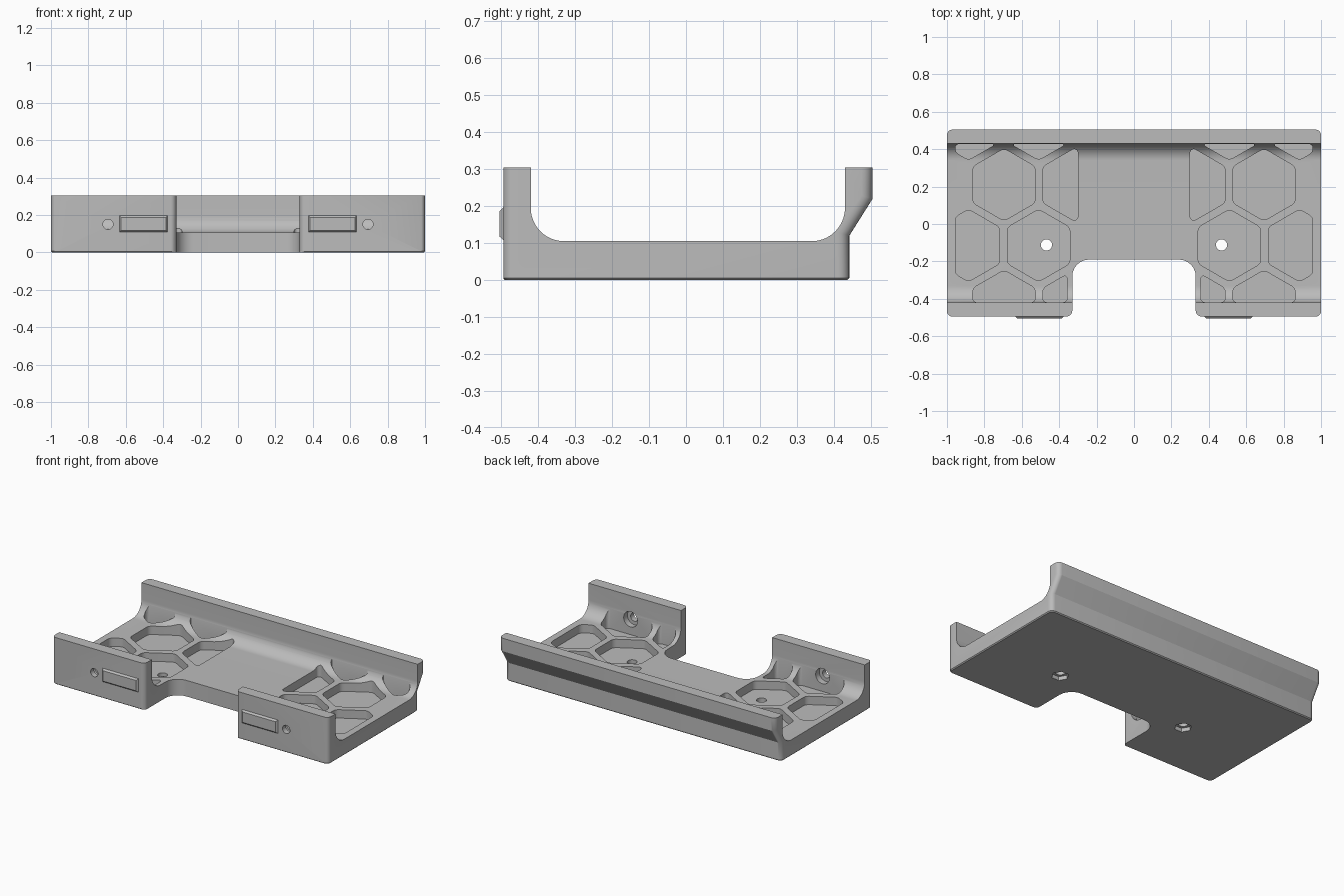
import bpy, bmesh, math
from mathutils import Vector

if "Cube" in bpy.data.objects:
    bpy.data.objects.remove(bpy.data.objects["Cube"])

grey = bpy.data.materials.new("matte grey")
grey.use_nodes = True
grey.diffuse_color = (0.5, 0.5, 0.5, 1)
grey.node_tree.nodes["Principled BSDF"].inputs["Base Color"].default_value = (0.5, 0.5, 0.5, 1)


def make_object(name, bm):
    bmesh.ops.recalc_face_normals(bm, faces=bm.faces)
    mesh = bpy.data.meshes.new(name)
    bm.to_mesh(mesh)
    bm.free()
    mesh.materials.append(grey)
    obj = bpy.data.objects.new(name, mesh)
    bpy.context.collection.objects.link(obj)
    return obj


def rounded(corners, steps=6):
    """Replace each (a, b, size) corner by an arc starting size away from it."""
    out, n = [], len(corners)
    for i, (a, b, size) in enumerate(corners):
        p = Vector((a, b))
        to_prev = Vector(corners[i - 1][:2]) - p
        to_next = Vector(corners[(i + 1) % n][:2]) - p
        t = min(size, to_prev.length * 0.45, to_next.length * 0.45)
        if t < 1e-5:
            out.append(p)
            continue
        u, v = to_prev.normalized(), to_next.normalized()
        w = math.sin(u.angle(v) / 2)
        for k in range(steps + 1):
            s = k / steps
            c0, c1, c2 = (1 - s) ** 2, 2 * w * s * (1 - s), s * s
            out.append(p + (u * t * c0 + v * t * c2) / (c0 + c1 + c2))
    return out


def clip(points, axis, limit, sign):
    """Keep the part of a convex polygon where sign * coordinate <= sign * limit."""
    out = []
    for i, q in enumerate(points):
        p = points[i - 1]
        dp, dq = sign * (p[axis] - limit), sign * (q[axis] - limit)
        if dp * dq < 0:
            out.append(p.lerp(q, dp / (dp - dq)))
        if dq <= 0:
            out.append(q)
    return out


def prism(points, axis, low, high):
    """Extrude a flat outline along one axis."""
    bm = bmesh.new()

    def place(p, h):
        co = [p[0], p[1]]
        co.insert(axis, h)
        return bm.verts.new(co)

    bottom = [place(p, low) for p in points]
    top = [place(p, high) for p in points]
    bm.faces.new(bottom)
    bm.faces.new(top)
    for i in range(len(points)):
        bm.faces.new((bottom[i - 1], bottom[i], top[i], top[i - 1]))
    bmesh.ops.recalc_face_normals(bm, faces=bm.faces)
    return bm


def regular(a, b, radius, sides, turn=0.0):
    return [Vector((a + radius * math.cos(turn + math.tau * i / sides),
                    b + radius * math.sin(turn + math.tau * i / sides))) for i in range(sides)]


def cut(target, bm):
    cutter = make_object("cutter", bm)
    cutter.hide_render = True
    mod = target.modifiers.new("cut", "BOOLEAN")
    mod.operation, mod.solver, mod.object = "DIFFERENCE", "EXACT", cutter
    bpy.context.view_layer.objects.active = target
    bpy.ops.object.modifier_apply(modifier=mod.name)
    bpy.data.objects.remove(cutter)


# Cradle body: side profile swept across the width
profile = rounded([(-0.496, 0, 0), (0.442, 0, 0), (0.442, 0.12, 0), (0.505, 0.22, 0),
                   (0.505, 0.305, 0), (0.43, 0.305, 0), (0.43, 0.105, 0.18),
                   (-0.42, 0.105, 0.18), (-0.42, 0.305, 0), (-0.496, 0.305, 0)], 14)
bm = prism(profile, 0, -1, 1)

# Rounded outer corners, then a fine chamfer round the base
corners = [e for e in bm.edges
           if abs(e.verts[0].co.z - e.verts[1].co.z) > 0.05
           and all(abs(v.co.x) > 0.99 and (v.co.y < -0.49 or v.co.y > 0.435) for v in e.verts)]
bmesh.ops.bevel(bm, geom=corners, offset=0.03, segments=5, profile=0.5, affect="EDGES")
base = [e for e in bm.edges if all(abs(v.co.z) < 1e-5 for v in e.verts)]
bmesh.ops.bevel(bm, geom=base, offset=0.006, segments=1, affect="EDGES")
body = make_object("cradle_body", bm)

# Front notch with rounded inner and outer corners
notch = rounded([(-0.33, -0.19, 0.09), (0.33, -0.19, 0.09), (0.33, -0.494, 0.03),
                 (1.2, -0.494, 0), (1.2, -0.7, 0), (-1.2, -0.7, 0),
                 (-1.2, -0.494, 0), (-0.33, -0.494, 0.03)])
cut(body, prism(notch, 2, -0.1, 0.5))

# Honeycomb pockets, screw holes and nut recesses on each side
cells = [(0.695, 0.21), (0.32, 0.21), (0.51, -0.115), (0.885, -0.115),
         (0.51, 0.535), (0.885, 0.535), (0.695, -0.44), (0.32, -0.44)]
for side in (1, -1):
    for x, y in cells:
        cell = regular(x, y, 0.193, 6, math.pi / 6)
        inner = 0.358 if y < -0.3 else 0.30
        for axis, limit, sign in ((0, inner, -1), (0, 0.955, 1), (1, -0.419, -1), (1, 0.428, 1)):
            cell = clip(cell, axis, limit, sign)
        outline = rounded([(p.x * side, p.y, 0.022) for p in cell], 4)
        cut(body, prism(outline, 2, 0.05, 0.4))
    cut(body, prism(regular(0.468 * side, -0.112, 0.03, 24), 2, -0.1, 0.2))
    cut(body, prism(regular(0.468 * side, -0.112, 0.052, 6), 2, -0.1, 0.025))
    cut(body, prism(regular(0.695 * side, 0.15, 0.027, 24), 1, -0.6, -0.3))
    cut(body, prism(regular(0.695 * side, 0.15, 0.05, 24), 1, -0.458, -0.35))

# Chamfered tabs on the front face
for side, label in ((1, "left"), (-1, "right")):
    bm = bmesh.new()
    bmesh.ops.create_cube(bm, size=1)
    for v in bm.verts:
        outer = v.co.y < 0
        v.co.x = side * 0.505 + v.co.x * (0.24 if outer else 0.26)
        v.co.z = 0.152 + v.co.z * (0.068 if outer else 0.09)
        v.co.y = -0.505 if outer else -0.493
    make_object(label + "_front_tab", bm)

# Smooth curved faces, keep hard edges
bpy.ops.object.select_all(action="DESELECT")
body.select_set(True)
bpy.context.view_layer.objects.active = body
bpy.ops.object.shade_smooth_by_angle(angle=math.radians(30))
